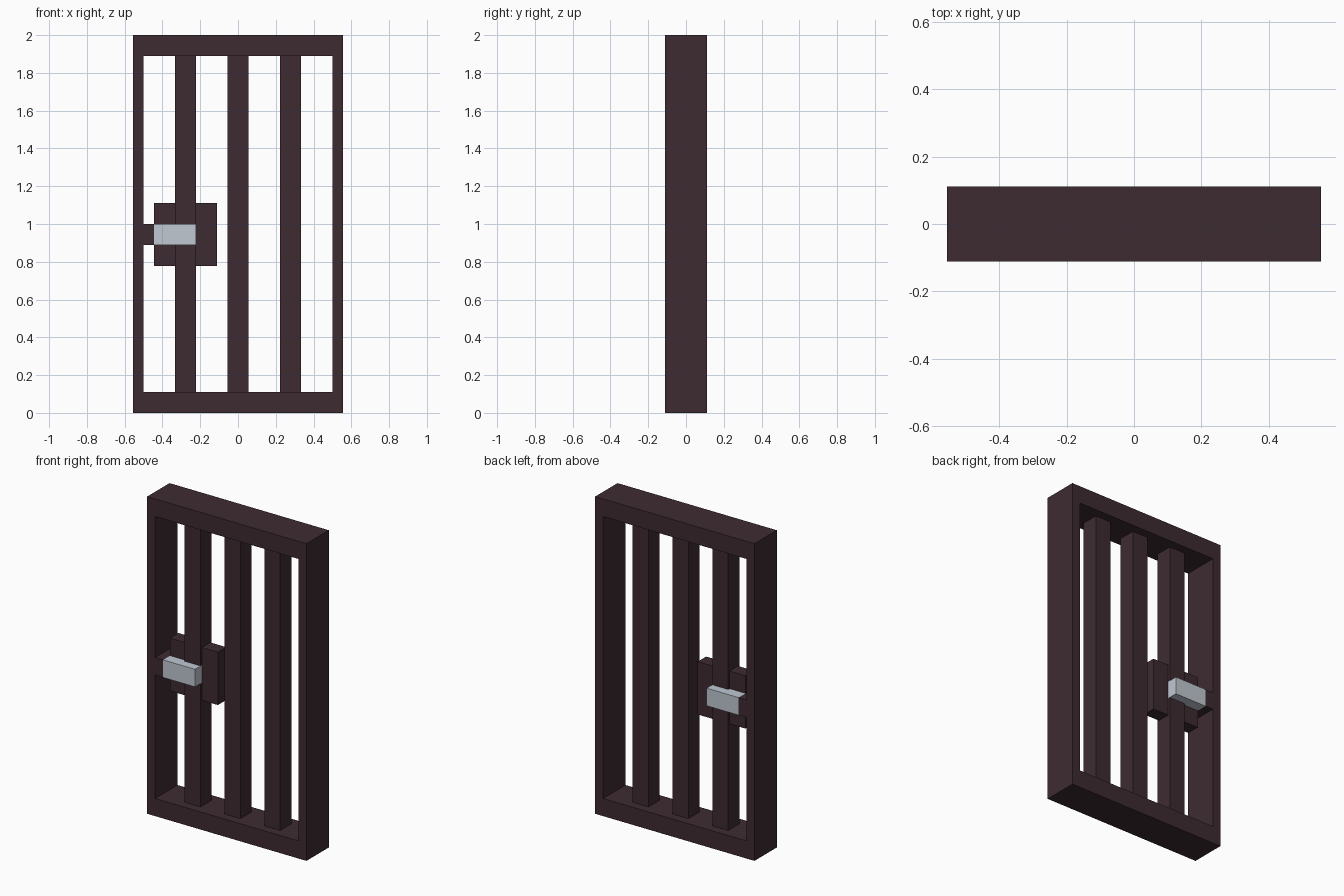
import bpy, bmesh

if "Cube" in bpy.data.objects:
    bpy.data.objects.remove(bpy.data.objects["Cube"])

U = 1 / 9  # modelling unit: the gate is 10 x 2 x 18 units


def material(name, rgb):
    m = bpy.data.materials.new(name)
    m.diffuse_color = (*rgb, 1)
    m.use_nodes = True
    m.node_tree.nodes["Principled BSDF"].inputs["Base Color"].default_value = m.diffuse_color
    return m


IRON = material("dark_iron", (0.047, 0.024, 0.032))
STEEL = material("pale_steel", (0.53, 0.58, 0.65))


def finish(name, bm, mat):
    bmesh.ops.recalc_face_normals(bm, faces=bm.faces)
    me = bpy.data.meshes.new(name)
    bm.to_mesh(me)
    bm.free()
    me.materials.append(mat)
    ob = bpy.data.objects.new(name, me)
    bpy.context.collection.objects.link(ob)
    return ob


def box(name, x, y, z, mat):
    """Box from (min, max) ranges given in units."""
    bm = bmesh.new()
    bmesh.ops.create_cube(bm, size=1)
    for v in bm.verts:
        v.co = [(r[0] if c < 0 else r[1]) * U for c, r in zip(v.co, (x, y, z))]
    return finish(name, bm, mat)


# Outer frame: one rectangular ring extruded front to back
bm = bmesh.new()


def ring(x, z0, z1):
    return [bm.verts.new((a * U, -U, b * U))
            for a, b in ((-x, z0), (x, z0), (x, z1), (-x, z1))]


outer, inner = ring(5, 0, 18), ring(4.5, 1, 17)
faces = [bm.faces.new((outer[i], outer[(i + 1) % 4], inner[(i + 1) % 4], inner[i]))
         for i in range(4)]
ext = bmesh.ops.extrude_face_region(bm, geom=faces, use_keep_orig=True)
bmesh.ops.translate(bm, vec=(0, 2 * U, 0),
                    verts=[g for g in ext["geom"] if isinstance(g, bmesh.types.BMVert)])
finish("frame", bm, IRON)

# Upright bars
for label, cx in (("left", -2.5), ("middle", 0), ("right", 2.5)):
    box(f"{label}_bar", (cx - 0.5, cx + 0.5), (-0.5, 0.5), (1, 17), IRON)

# Lock plate around the left bar, and the bolt reaching the frame
box("lock_plate", (-4, -1), (-0.375, 0.375), (7, 10), IRON)
box("lock_bolt", (-4.5, -4), (-1, 1), (8, 9), IRON)

# Pale handles on front and back
for label, y in (("front", (-1, -0.375)), ("back", (0.375, 1))):
    box(f"{label}_handle", (-4, -1.995), y, (8, 9), STEEL)
